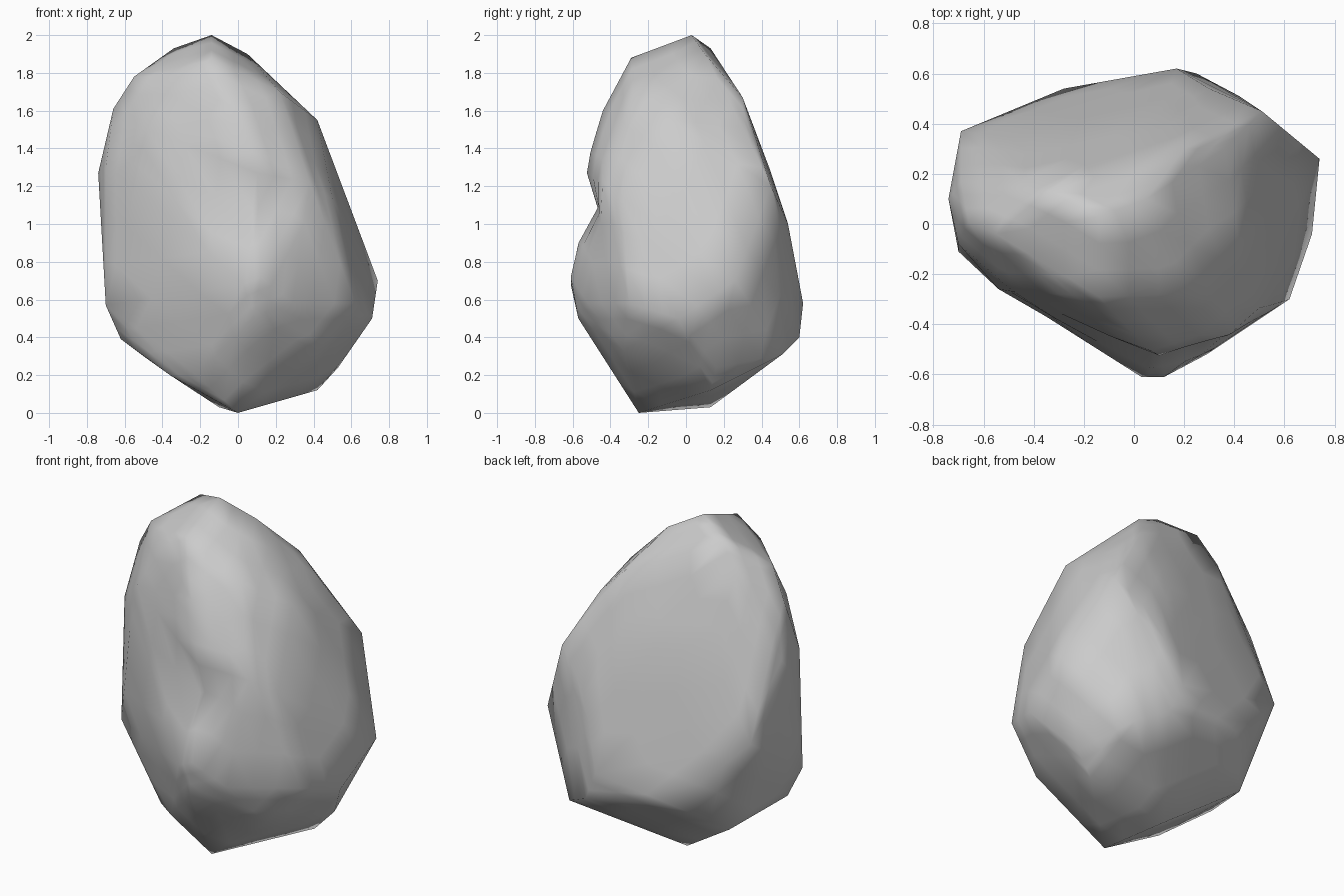
import bpy, bmesh
from math import exp
from mathutils import Vector

if "Cube" in bpy.data.objects:
    bpy.data.objects.remove(bpy.data.objects["Cube"])

# Corner points of the boulder in hundredths, top to bottom
corners = [
    # crown
    (-14, 3, 200), (-34, 13, 193), (-14, -29, 188), (5, 10, 190),
    (-55, -4, 178), (-45, 17, 177), (-30, -28, 178), (22, -28, 170), (20, 30, 167),
    # shoulders
    (-66, 1, 161), (0, -44, 160), (42, -8, 155), (36, 30, 151), (-48, -27, 150),
    (-69, 17, 140), (-40, 33, 135), (10, 44, 130), (-74, 10, 127), (-70, -8, 130),
    # waist
    (10, -54, 127), (38, -45, 122), (-54, -26, 120), (51, 45, 120), (50, -34, 113),
    (-37, -35, 110), (30, 54, 100), (-69, 37, 89),
    # widest part
    (74, 26, 70), (12, -61, 72), (3, -61, 68), (62, -30, 58), (29, -52, 58),
    (-70, -11, 57), (17, 62, 58), (71, -4, 50), (-28, 54, 48), (8, -57, 50),
    # underside
    (25, 60, 40), (-62, -8, 39), (42, 51, 31), (-50, 30, 30), (42, -33, 33),
    (53, 16, 24), (-36, -22, 20), (-22, -32, 20), (42, 13, 12), (-10, 13, 3),
    (0, -25, 0),
]

# Wrap the corners in a closed skin
bm = bmesh.new()
for c in corners:
    bm.verts.new(Vector(c) / 100)
hull = bmesh.ops.convex_hull(bm, input=bm.verts[:])
loose = [v for v in bm.verts if not v.link_faces]
bmesh.ops.delete(bm, geom=loose, context='VERTS')
bmesh.ops.subdivide_edges(bm, edges=bm.edges[:], cuts=2, use_grid_fill=True)
bmesh.ops.triangulate(bm, faces=bm.faces[:])

# Hollow across the front, between the brow and the nose
for v in bm.verts:
    x, y, z = v.co
    if y < -0.25:
        w = exp(-((x - 0.06) / 0.26) ** 2 - ((z - 1.08) / 0.14) ** 2)
        v.co.y += 0.10 * w

bmesh.ops.recalc_face_normals(bm, faces=bm.faces[:])
for f in bm.faces:
    f.smooth = True

mesh = bpy.data.meshes.new("boulder")
bm.to_mesh(mesh)
bm.free()
bpy.context.collection.objects.link(bpy.data.objects.new("boulder", mesh))
